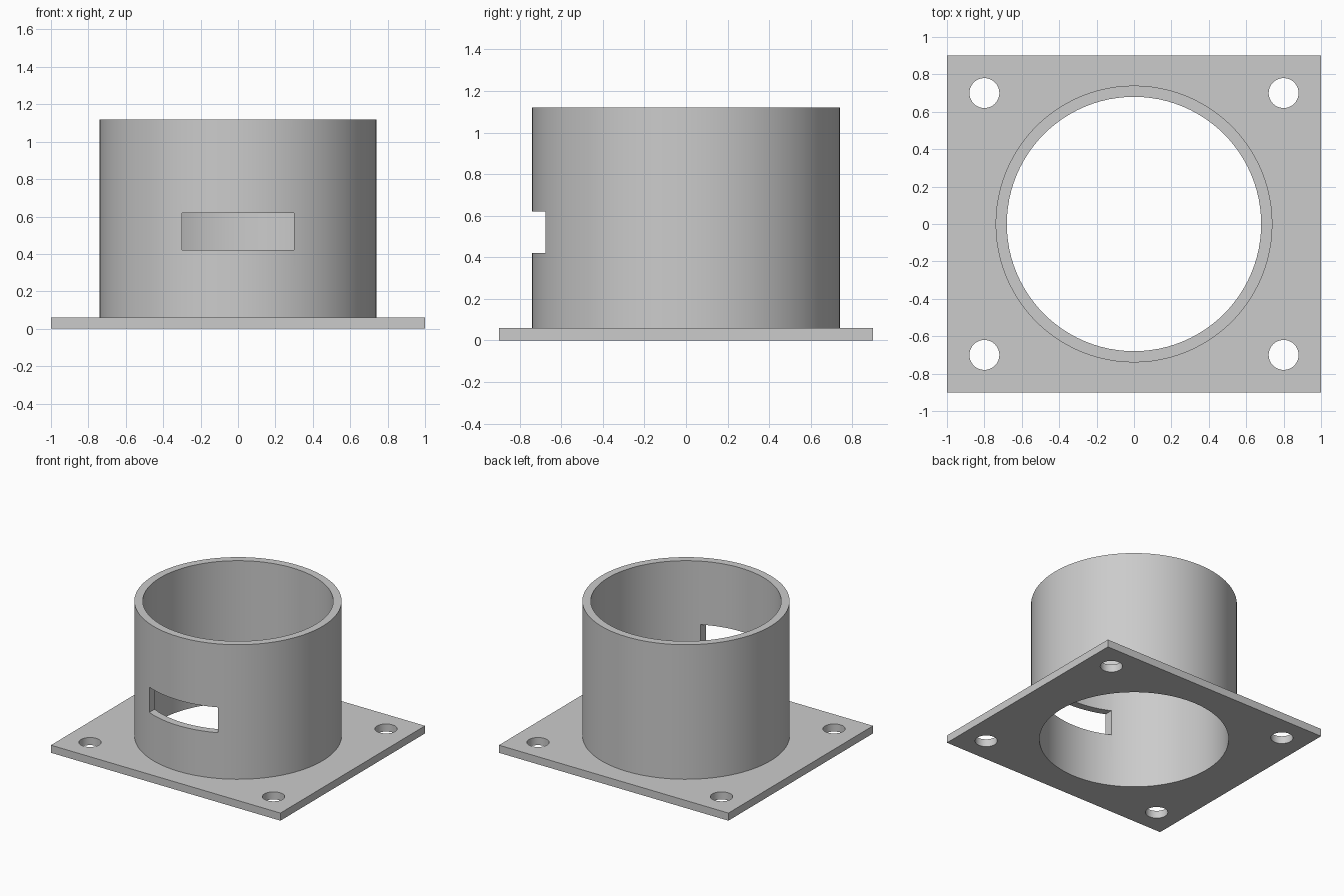
import bpy
import math

cube = bpy.data.objects.get("Cube")
if cube:
    bpy.data.objects.remove(cube, do_unlink=True)

PLATE_TOP, TUBE_TOP = 0.06, 1.12
OUTER_R, INNER_R = 0.74, 0.68
SEGMENTS = 96

grey = bpy.data.materials.new("light grey")
grey.use_nodes = True
colour = (0.6, 0.6, 0.6, 1)
grey.diffuse_color = colour
grey.node_tree.nodes["Principled BSDF"].inputs["Base Color"].default_value = colour


def box(name, size, centre):
    bpy.ops.mesh.primitive_cube_add(size=1, location=centre)
    ob = bpy.context.object
    ob.name = name
    ob.scale = size
    bpy.ops.object.transform_apply(location=True, rotation=False, scale=True)
    return ob


def cylinder(name, radius, bottom, top, x=0, y=0, sides=SEGMENTS):
    bpy.ops.mesh.primitive_cylinder_add(
        vertices=sides, radius=radius, depth=top - bottom,
        location=(x, y, (bottom + top) / 2))
    ob = bpy.context.object
    ob.name = name
    return ob


def cut(target, cutters):
    """Subtract each cutter from the target, then discard it."""
    bpy.context.view_layer.objects.active = target
    for cutter in cutters:
        mod = target.modifiers.new("cut", 'BOOLEAN')
        mod.operation, mod.solver, mod.object = 'DIFFERENCE', 'EXACT', cutter
        bpy.ops.object.modifier_apply(modifier=mod.name)
        bpy.data.objects.remove(cutter, do_unlink=True)


def finish(ob):
    bpy.ops.object.select_all(action='DESELECT')
    ob.select_set(True)
    bpy.context.view_layer.objects.active = ob
    ob.data.materials.clear()
    ob.data.materials.append(grey)
    bpy.ops.object.shade_smooth_by_angle(angle=math.radians(30))


# Base plate with a central bore and four bolt holes
plate = box("base_plate", (2, 1.8, PLATE_TOP), (0, 0, PLATE_TOP / 2))
holes = [cylinder("bore_cutter", INNER_R, -0.1, 0.2)]
for sx in (-1, 1):
    for sy in (-1, 1):
        holes.append(cylinder("bolt_cutter", 0.08, -0.1, 0.2,
                              0.8 * sx, 0.7 * sy, sides=48))
cut(plate, holes)
finish(plate)

# Open tube with a rectangular window in its front wall
tube = cylinder("tube", OUTER_R, PLATE_TOP, TUBE_TOP)
cut(tube, [cylinder("tube_bore_cutter", INNER_R, -0.1, 1.3),
           box("window_cutter", (0.6, 0.6, 0.2), (0, -0.7, 0.52))])
finish(tube)
